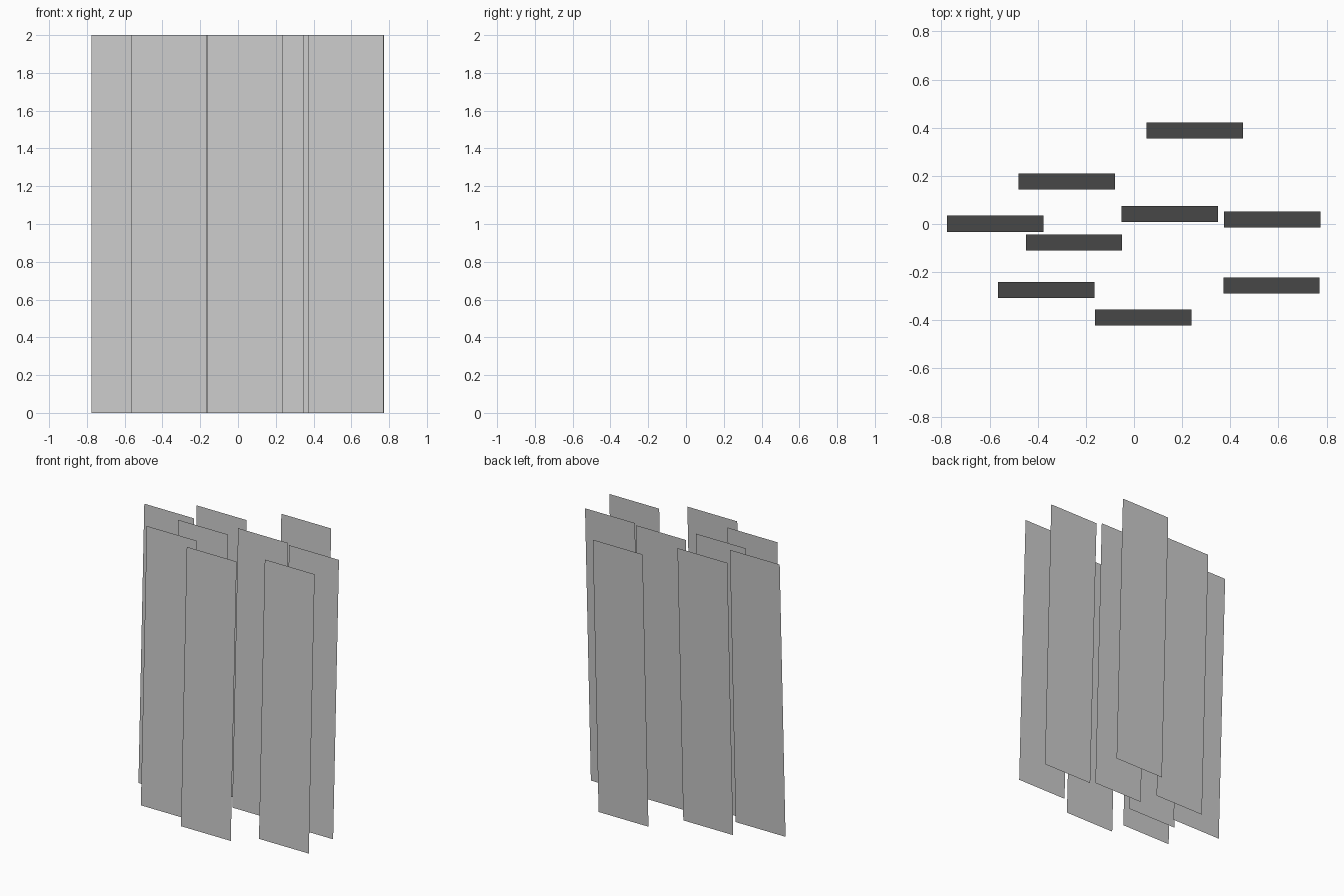
import bpy

if "Cube" in bpy.data.objects:
    bpy.data.objects.remove(bpy.data.objects["Cube"])

WIDTH, HEIGHT, LEAN = 0.40, 2.0, 0.067

# centre of each upright sheet (x, y)
CENTRES = [
    (0.252, 0.389), (-0.279, 0.177), (0.148, 0.042),
    (0.574, 0.018), (-0.576, 0.001), (-0.249, -0.077),
    (-0.364, -0.274), (0.571, -0.256), (0.038, -0.389),
]


def panel(name, x, y):
    """Single flat sheet, leaning slightly back towards +y at the top."""
    w, l = WIDTH / 2, LEAN / 2
    mesh = bpy.data.meshes.new(name)
    mesh.from_pydata(
        [(-w, -l, 0), (w, -l, 0), (w, l, HEIGHT), (-w, l, HEIGHT)],
        [], [(0, 1, 2, 3)])
    obj = bpy.data.objects.new(name, mesh)
    obj.location = (x, y, 0)
    bpy.context.collection.objects.link(obj)


# scattered cluster of identical panels
for i, (x, y) in enumerate(CENTRES, 1):
    panel(f"leaning_panel_{i}", x, y)
